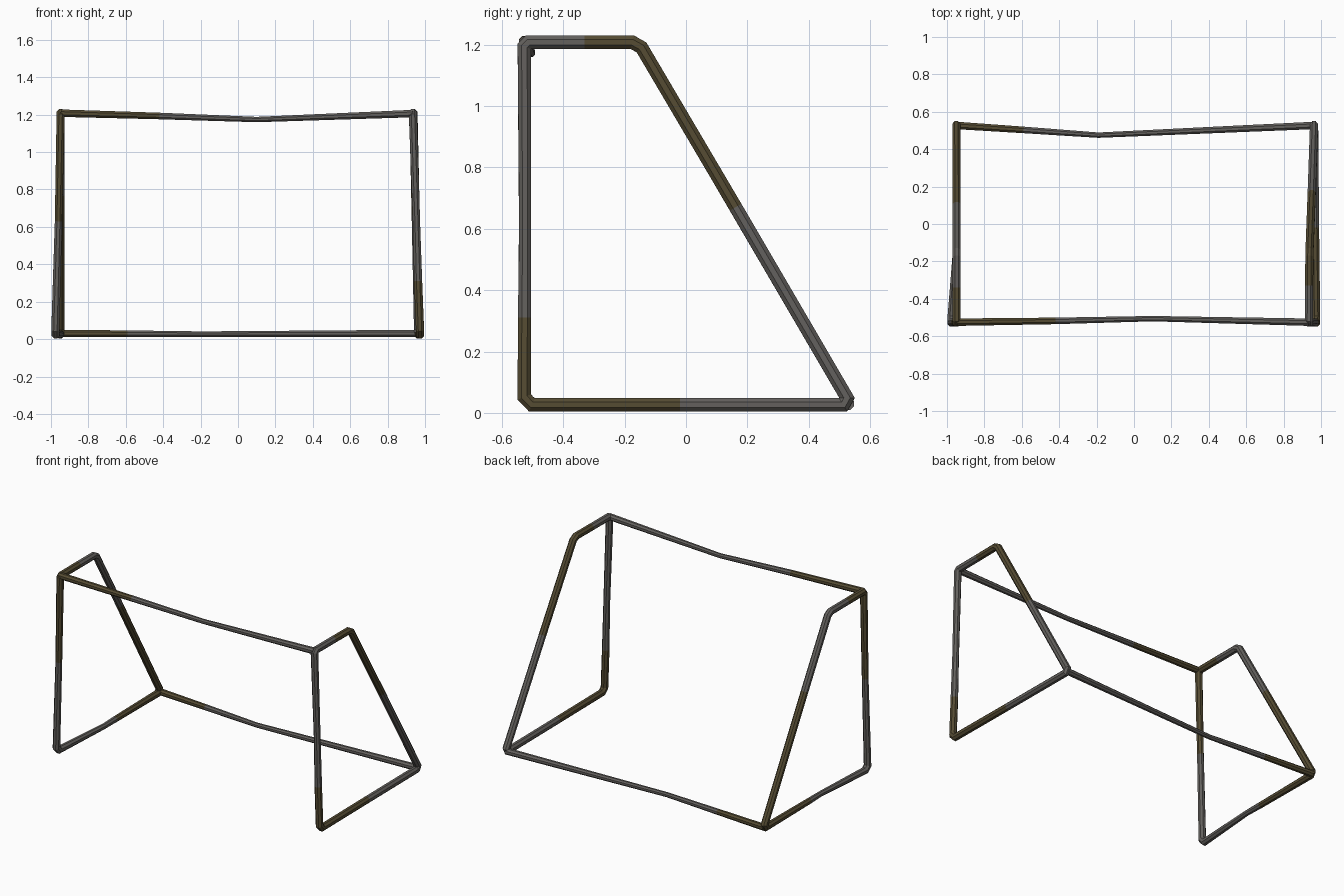
import bpy, bmesh, math
from mathutils import Vector

if "Cube" in bpy.data.objects:
    bpy.data.objects.remove(bpy.data.objects["Cube"])


def material(name, rgb):
    m = bpy.data.materials.new(name)
    m.diffuse_color = (*rgb, 1)
    m.use_nodes = True
    m.node_tree.nodes["Principled BSDF"].inputs["Base Color"].default_value = m.diffuse_color
    return m


MATS = [material("worn grey steel", (0.125, 0.118, 0.110)),
        material("rusty brown steel", (0.092, 0.072, 0.033))]
SIDES = 8


def chamfer(points):
    """Cut the corners of a closed path; points are (pos, radius, brown, cut)."""
    out = []
    for i, (p, r, brown, cut) in enumerate(points):
        p = Vector(p)
        if not cut:
            out.append((p, r, brown))
            continue
        before = (Vector(points[i - 1][0]) - p).normalized() * cut
        after = (Vector(points[(i + 1) % len(points)][0]) - p).normalized() * cut
        out += [(p + before, r, brown), (p + after, r, brown)]
    return out


def tube(name, path, ref, closed):
    """Sweep a mitred eight-sided section; the flag colours the next segment."""
    bm = bmesh.new()
    n, rings = len(path), []
    for i, (p, r, _) in enumerate(path):
        a = path[i - 1][0] if closed or i > 0 else None
        b = path[(i + 1) % n][0] if closed or i < n - 1 else None
        d1 = (p - a).normalized() if a is not None else (b - p).normalized()
        d2 = (b - p).normalized() if b is not None else d1
        t = (d1 + d2).normalized()
        side = t.cross(ref).normalized()
        up = side.cross(t).normalized()
        side = side / max(t.dot(d1), 0.3)
        ring = []
        for k in range(SIDES):
            ang = 2 * math.pi * (k + 0.5) / SIDES
            ring.append(bm.verts.new(p + r * (side * math.cos(ang) + up * math.sin(ang))))
        rings.append(ring)
    for i in range(n if closed else n - 1):
        r0, r1 = rings[i], rings[(i + 1) % n]
        for k in range(SIDES):
            j = (k + 1) % SIDES
            f = bm.faces.new((r0[k], r0[j], r1[j], r1[k]))
            f.material_index = int(path[i][2])
    if not closed:
        bm.faces.new(rings[0]).material_index = int(path[0][2])
        bm.faces.new(rings[-1]).material_index = int(path[-1][2])
    bmesh.ops.recalc_face_normals(bm, faces=bm.faces)
    me = bpy.data.meshes.new(name)
    bm.to_mesh(me)
    bm.free()
    for m in MATS:
        me.materials.append(m)
    ob = bpy.data.objects.new(name, me)
    bpy.context.collection.objects.link(ob)
    return ob


R, M = 0.0235, 0.020   # end and mid tube radii

# side frames: post up, top rail, sloping stay down, ground rail forward
right = [((0.974, -0.527, 0.026), R, 1, 0.025),
         ((0.963, -0.526, 0.31), R, 0, 0),
         ((0.955, -0.524, 0.60), 0.021, 0, 0),
         ((0.935, -0.527, 1.208), R, 0, 0.014),
         ((0.936, -0.33, 1.208), R, 1, 0),
         ((0.938, -0.155, 1.208), R, 1, 0.02),
         ((0.950, 0.162, 0.67), R, 0, 0),
         ((0.963, 0.538, 0.026), R, 0, 0.026),
         ((0.968, -0.02, 0.026), R, 1, 0)]
left = [((-0.977, -0.527, 0.026), R, 0, 0.025),
        ((-0.960, -0.525, 0.63), 0.021, 1, 0),
        ((-0.948, -0.527, 1.208), R, 1, 0.014),
        ((-0.948, -0.34, 1.208), R, 0, 0),
        ((-0.948, -0.155, 1.208), R, 0, 0.02),
        ((-0.948, 0.10, 0.775), R, 1, 0),
        ((-0.950, 0.538, 0.026), R, 1, 0.026),
        ((-0.948, 0.05, 0.025), M, 0, 0),
        ((-0.946, -0.07, 0.025), 0.018, 0, 0)]
for name, pts in (("right_side_frame", right), ("left_side_frame", left)):
    tube(name, chamfer(pts), Vector((1, 0, 0)), True)

# sagging crossbar and dented rear ground bar
crossbar = [((-0.948, -0.525, 1.208), 0.0215, 1), ((-0.42, -0.518, 1.193), 0.019, 0),
            ((0.10, -0.506, 1.174), 0.0155, 0), ((0.935, -0.525, 1.206), 0.0215, 0)]
rear_bar = [((-0.950, 0.527, 0.030), 0.0215, 1), ((-0.59, 0.503, 0.029), 0.019, 0),
            ((-0.19, 0.475, 0.027), 0.0155, 0), ((0.963, 0.527, 0.030), 0.0215, 0)]
for name, pts in (("crossbar", crossbar), ("rear_ground_bar", rear_bar)):
    tube(name, [(Vector(p), r, c) for p, r, c in pts], Vector((0, 0, 1)), False)
